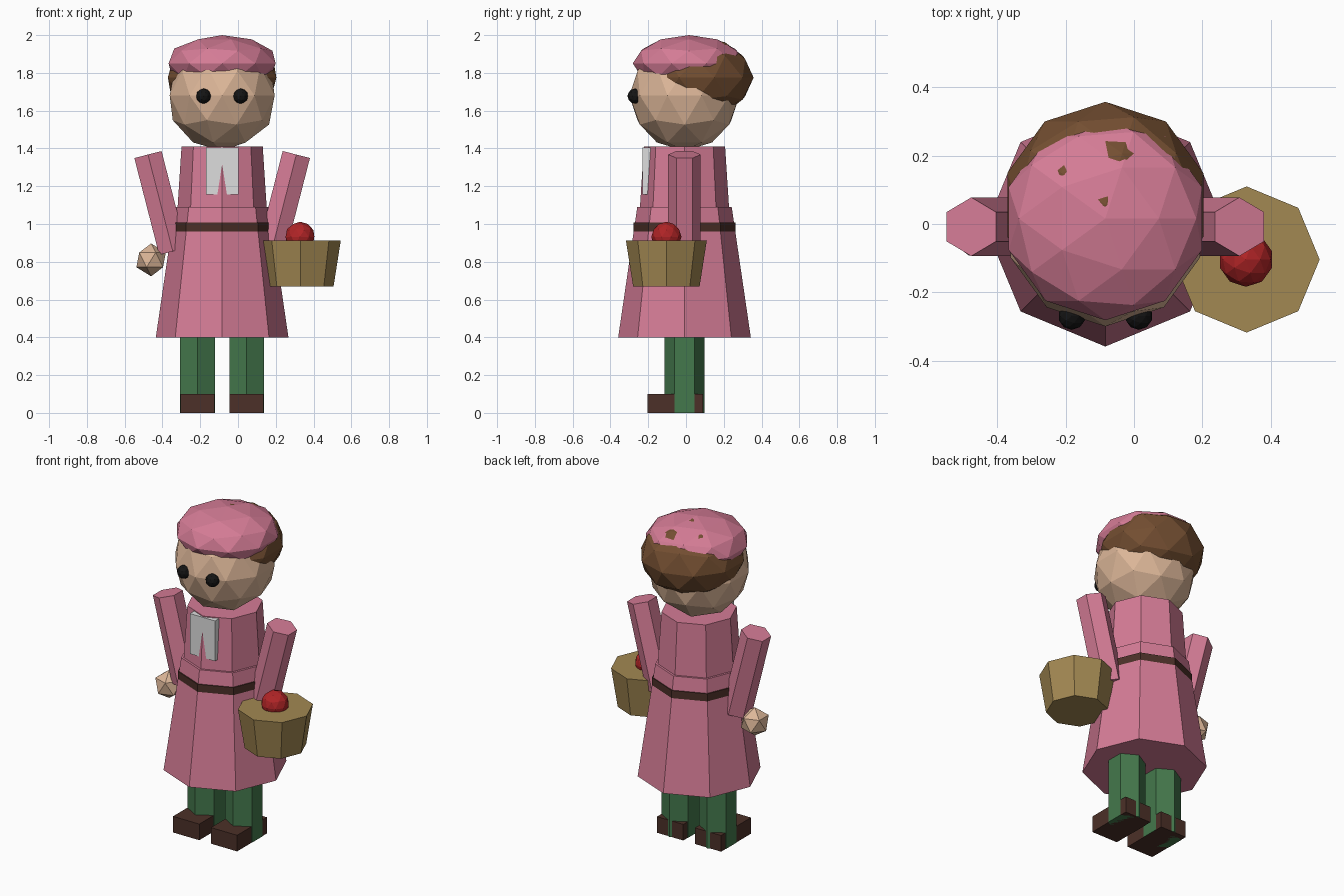
import bpy
import math

if "Cube" in bpy.data.objects:
    bpy.data.objects.remove(bpy.data.objects["Cube"])

CX, CY = -0.084, -0.008   # axis of the figure


def material(name, r, g, b):
    def lin(c):
        c /= 255
        return c / 12.92 if c <= 0.04045 else ((c + 0.055) / 1.055) ** 2.4
    m = bpy.data.materials.new(name)
    m.diffuse_color = (lin(r), lin(g), lin(b), 1)
    m.use_nodes = True
    m.node_tree.nodes["Principled BSDF"].inputs["Base Color"].default_value = m.diffuse_color
    return m


PINK = material("pink cloth", 213, 124, 150)
SKIN = material("skin", 220, 182, 152)
HAIR = material("brown hair", 115, 78, 49)
GREEN = material("green trousers", 68, 120, 76)
SHOE = material("dark brown leather", 76, 48, 40)
WHITE = material("white linen", 222, 222, 222)
BLACK = material("black", 20, 20, 20)
WICKER = material("wicker", 162, 136, 82)
RED = material("red", 176, 36, 38)


def finish(name, mat):
    ob = bpy.context.object
    ob.name = name
    ob.data.materials.append(mat)
    return ob


def cone(name, mat, sides, x, y, z0, z1, r0, r1, tilt=0):
    bpy.ops.mesh.primitive_cone_add(vertices=sides, radius1=r0, radius2=r1, depth=z1 - z0,
                                    location=(x, y, (z0 + z1) / 2), rotation=(0, tilt, 0))
    return finish(name, mat)


def ball(name, mat, x, y, z, r, rz=None, level=2):
    bpy.ops.mesh.primitive_ico_sphere_add(subdivisions=level, radius=1, location=(x, y, z))
    bpy.context.object.scale = (r, r, rz or r)
    return finish(name, mat)


def box(name, mat, x0, x1, y0, y1, z0, z1):
    bpy.ops.mesh.primitive_cube_add(size=1, location=((x0 + x1) / 2, (y0 + y1) / 2, (z0 + z1) / 2))
    bpy.context.object.scale = (x1 - x0, y1 - y0, z1 - z0)
    return finish(name, mat)


# Dress: flared skirt, belt, torso and bib
cone("skirt", PINK, 8, CX, CY, 0.40, 1.09, 0.351, 0.25)
cone("belt", SHOE, 8, CX, CY, 0.96, 1.007, 0.269, 0.269)
cone("torso", PINK, 8, CX, CY, 1.07, 1.41, 0.237, 0.215)
box("bib", WHITE, CX - 0.086, CX + 0.086, -0.229, -0.185, 1.155, 1.405)

# Head, hair and cap
ball("head", SKIN, CX, CY, 1.68, 0.292)
ball("hair", HAIR, CX, 0.056, 1.775, 0.302, 0.22)
ball("cap", PINK, CX, 0.016, 1.85, 0.298, 0.15)

# Paired parts
for side, label in ((-1, "left"), (1, "right")):
    ball(label + "_eye", BLACK, CX + side * 0.098, -0.27, 1.677, 0.04)
    leg_x = CX + side * 0.13
    cone(label + "_leg", GREEN, 6, leg_x, CY, 0.0, 0.45, 0.106, 0.106)
    box(label + "_shoe", SHOE, leg_x - 0.09, leg_x + 0.09, -0.203, 0.09, 0, 0.10)
    cone(label + "_arm", PINK, 6, CX + side * 0.327, CY, 0.847, 1.376, 0.086, 0.086,
         side * math.radians(14.4))
    ball(label + "_hand", SKIN, CX + side * 0.376, -0.018, 0.81, 0.087, level=1)

# Basket with a fruit
cone("basket", WICKER, 8, 0.33, -0.104, 0.67, 0.912, 0.176, 0.214)
ball("fruit", RED, 0.328, -0.104, 0.932, 0.08)
